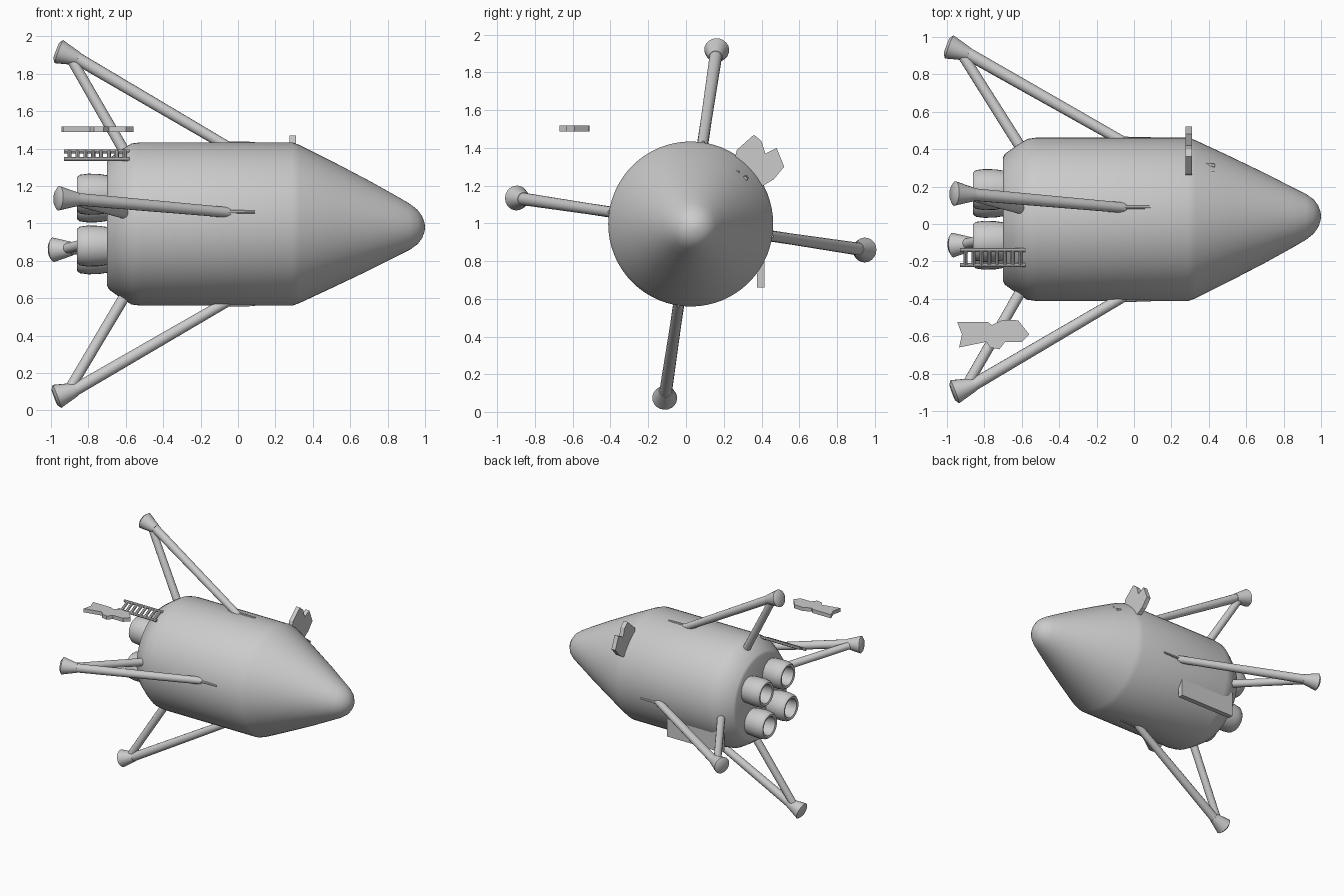
import bpy, bmesh, math
from mathutils import Vector

cube = bpy.data.objects.get("Cube")
if cube:
    bpy.data.objects.remove(cube, do_unlink=True)

grey = bpy.data.materials.new("light_grey")
grey.use_nodes = True
COLOUR = (0.6, 0.6, 0.6, 1)
grey.diffuse_color = COLOUR
grey.node_tree.nodes["Principled BSDF"].inputs["Base Color"].default_value = COLOUR

CY, CZ = 0.025, 0.997      # hull axis
TILT = math.radians(8.5)   # roll of legs and engines about the hull axis


def finish(name, bm, smooth=35):
    bmesh.ops.recalc_face_normals(bm, faces=bm.faces)
    me = bpy.data.meshes.new(name)
    bm.to_mesh(me)
    bm.free()
    me.materials.append(grey)
    ob = bpy.data.objects.new(name, me)
    bpy.context.collection.objects.link(ob)
    bpy.ops.object.select_all(action='DESELECT')
    ob.select_set(True)
    bpy.context.view_layer.objects.active = ob
    if smooth:
        bpy.ops.object.shade_smooth_by_angle(angle=math.radians(smooth))
    return ob


def lathe(name, rings, n=48, closed=False):
    """Loft circles (x, radius, y, z) that all face along x."""
    bm = bmesh.new()
    loops = []
    for x, r, y, z in rings:
        loops.append([bm.verts.new((x, y + r * math.cos(a), z + r * math.sin(a)))
                      for a in (2 * math.pi * i / n for i in range(n))])
    pairs = list(zip(loops, loops[1:]))
    if closed:
        pairs.append((loops[-1], loops[0]))
    for a, b in pairs:
        for i in range(n):
            j = (i + 1) % n
            bm.faces.new((a[i], a[j], b[j], b[i]))
    if not closed:
        bm.faces.new(loops[0])
        bm.faces.new(loops[-1])
    return finish(name, bm)


def rod(name, a, b, r1, r2=None, n=14):
    a, b = Vector(a), Vector(b)
    bm = bmesh.new()
    bmesh.ops.create_cone(bm, cap_ends=True, segments=n, radius1=r1,
                          radius2=r2 or r1, depth=(b - a).length)
    bm.transform(Vector((0, 0, 1)).rotation_difference(b - a).to_matrix().to_4x4())
    bmesh.ops.translate(bm, verts=bm.verts, vec=(a + b) / 2)
    return finish(name, bm)


def slab(name, points, offset):
    """Extrude a flat outline by a vector."""
    bm = bmesh.new()
    face = bm.faces.new([bm.verts.new(p) for p in points])
    res = bmesh.ops.extrude_face_region(bm, geom=[face], use_keep_orig=True)
    bmesh.ops.translate(bm, vec=offset,
                        verts=[v for v in res["geom"] if isinstance(v, bmesh.types.BMVert)])
    return finish(name, bm, 0)


def polar(x, r, ang):
    """Point at radius r from the hull axis, angle measured from up towards +y."""
    return Vector((x, CY + r * math.sin(ang), CZ + r * math.cos(ang)))


# Hull: chamfered tail, straight barrel and blunt nose cone
lathe("hull", [(x, r, CY + dy, CZ + dz) for x, r, dy, dz in (
    (-0.70, 0.33, 0, 0), (-0.69, 0.35, 0, 0), (-0.62, 0.40, 0, 0),
    (-0.57, 0.43, 0, 0), (-0.52, 0.437, 0, 0), (0.29, 0.437, 0, 0),
    (0.33, 0.422, 0, 0), (0.50, 0.34, 0.003, -0.003), (0.70, 0.24, 0.007, -0.008),
    (0.85, 0.16, 0.01, -0.012), (0.92, 0.122, 0.013, -0.015), (0.96, 0.092, 0.015, -0.016),
    (0.985, 0.058, 0.016, -0.017), (0.997, 0.025, 0.016, -0.017), (1.0, 0.004, 0.016, -0.017))],
    n=64)

# Four hollow engine bells
for i in range(4):
    c = polar(0, 0.198, TILT + math.radians(45 + 90 * i))
    lathe(f"engine_{i + 1}", [(x, r, c.y, c.z) for x, r in (
        (-0.66, 0.095), (-0.74, 0.108), (-0.80, 0.110), (-0.845, 0.104), (-0.86, 0.092),
        (-0.855, 0.075), (-0.82, 0.070), (-0.72, 0.066), (-0.66, 0.05))], 28, closed=True)

# Four two-strut landing legs: top, left (+y), bottom, right (-y)
for side, k, dx in (("top", 0, 0.0), ("back", 1, -0.03), ("bottom", 2, -0.01), ("front", 3, 0.0)):
    ang = TILT + k * math.pi / 2
    foot = polar(-0.91 + dx, 0.925, ang)
    rod(f"{side}_fore_strut", foot, polar(-0.05, 0.415, ang), 0.034, 0.028)
    rod(f"{side}_aft_strut", foot, polar(-0.60, 0.38, ang), 0.028, 0.030)
    rod(f"{side}_root_fairing", polar(-0.12, 0.436, ang), polar(0.09, 0.436, ang), 0.012, 0.008, 8)
    # Flared foot pad facing backwards and slightly outwards
    heel, toe = polar(-0.958 + dx, 0.932, ang), polar(-0.855 + dx, 0.893, ang)
    rod(f"{side}_foot", heel, toe, 0.066, 0.036, 20)
    rod(f"{side}_foot_sole", heel + (heel - toe) * 0.13, heel, 0.045, 0.066, 20)

# Deck plate hanging below the back leg
slab("side_panel", [(-0.61, 0.375, 0.86), (-0.12, 0.375, 0.86),
                    (-0.12, 0.375, 0.66), (-0.61, 0.375, 0.66)], (0, 0.04, 0))

# Upright notched fin at the base of the nose
slab("nose_fin", [(0.275, y, z) for y, z in (
    (0.24, 1.277), (0.27, 1.39), (0.36, 1.47), (0.40, 1.436), (0.42, 1.37),
    (0.48, 1.40), (0.52, 1.30), (0.465, 1.234), (0.375, 1.18))], (0.035, 0, 0))
for y, z in ((0.27, 1.265), (0.31, 1.235)):
    rod("fin_bracket", (0.29, y + 0.02, z + 0.02), (0.43, y, z), 0.015, n=8)

# Detached flat plate
slab("loose_plate", [(x, y, 1.488) for x, y in (
    (-0.945, -0.525), (-0.78, -0.525), (-0.76, -0.54), (-0.70, -0.512), (-0.62, -0.515),
    (-0.56, -0.59), (-0.60, -0.632), (-0.69, -0.632), (-0.72, -0.67), (-0.77, -0.66),
    (-0.79, -0.63), (-0.935, -0.66), (-0.92, -0.59))], (0, 0, 0.03))

# Tilted ladder beside the tail
LOW, HIGH = (-0.22, 1.345), (-0.14, 1.385)
for name, (y, z) in (("ladder_low_rail", LOW), ("ladder_high_rail", HIGH)):
    rod(name, (-0.93, y, z), (-0.58, y, z), 0.011, n=8)
for i in range(8):
    x = -0.90 + i * 0.042
    rod(f"ladder_rung_{i + 1}", (x, *LOW), (x, *HIGH), 0.011, n=8)
